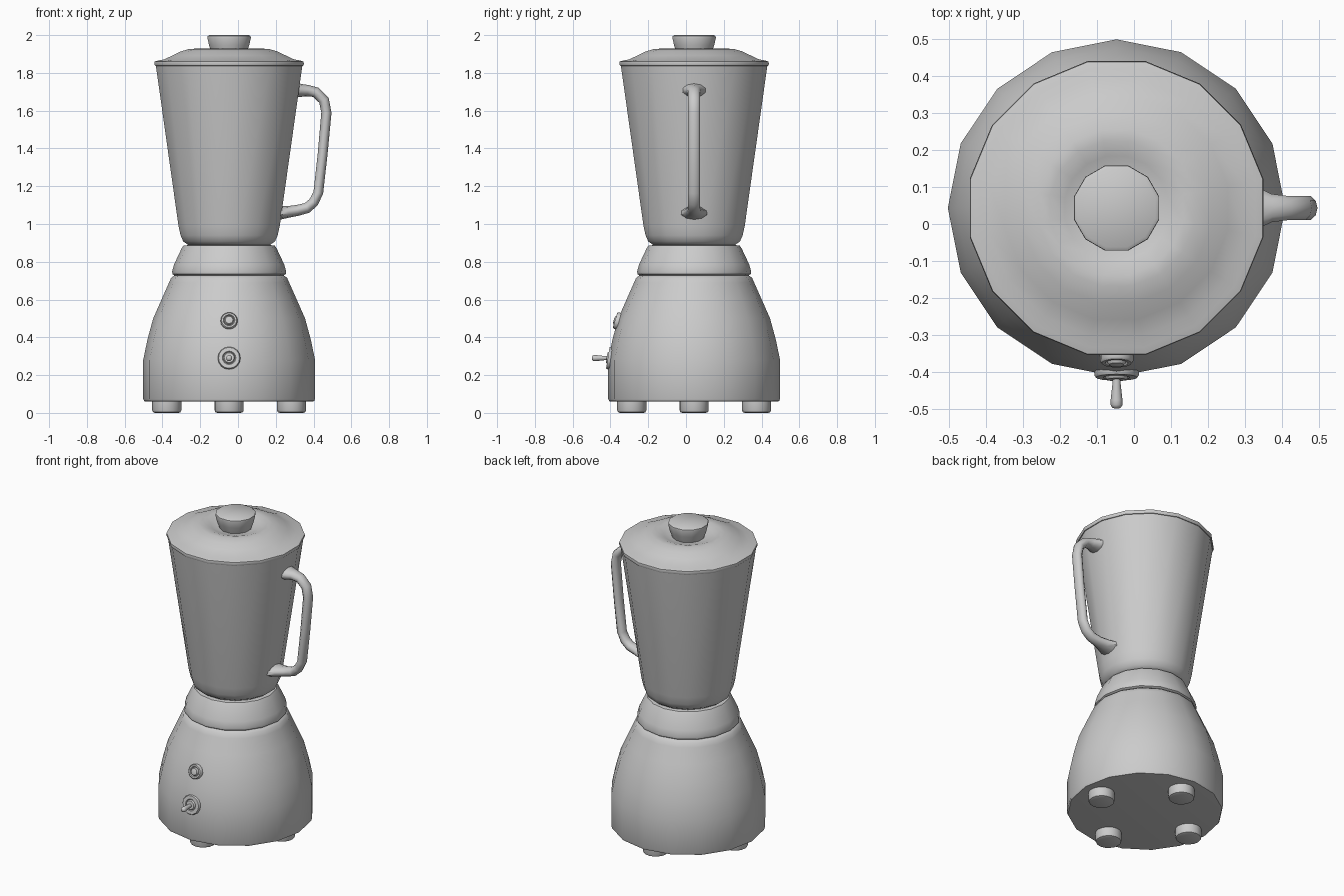
import bpy, bmesh
from math import sin, cos, pi, radians
from mathutils import Matrix, Vector

cube = bpy.data.objects.get("Cube")
if cube:
    bpy.data.objects.remove(cube, do_unlink=True)

CX, CY = -0.047, 0.043   # turning axis of the body

grey = bpy.data.materials.new("plain_grey")
grey.use_nodes = True
colour = (0.6, 0.6, 0.6, 1)
grey.diffuse_color = colour
grey.node_tree.nodes["Principled BSDF"].inputs["Base Color"].default_value = colour


def skin(name, rings, matrix=Matrix(), angle=40):
    """Bridge equal rings of points, cap both ends, shade smooth."""
    bm = bmesh.new()
    loops = [[bm.verts.new(p) for p in ring] for ring in rings]
    n = len(loops[0])
    for a, b in zip(loops, loops[1:]):
        for i in range(n):
            j = (i + 1) % n
            bm.faces.new((a[i], a[j], b[j], b[i]))
    bm.faces.new(loops[0][::-1])
    bm.faces.new(loops[-1])
    bmesh.ops.recalc_face_normals(bm, faces=bm.faces)
    mesh = bpy.data.meshes.new(name)
    bm.to_mesh(mesh)
    bm.free()
    mesh.materials.append(grey)
    ob = bpy.data.objects.new(name, mesh)
    ob.matrix_world = matrix
    bpy.context.collection.objects.link(ob)
    bpy.ops.object.select_all(action='DESELECT')
    ob.select_set(True)
    bpy.context.view_layer.objects.active = ob
    bpy.ops.object.shade_smooth_by_angle(angle=radians(angle))
    return ob


def lathe(name, profile, sides=16, half_turn=False, matrix=None):
    """Turn (radius, height) pairs; half_turn puts flats on the axes."""
    step = 2 * pi / sides
    off = step / 2 if half_turn else 0
    grow = 1 / cos(step / 2) if half_turn else 1
    rings = [[(r * grow * cos(i * step + off), r * grow * sin(i * step + off), z)
              for i in range(sides)] for r, z in profile]
    return skin(name, rings, matrix or Matrix.Translation((CX, CY, 0)))


# Motor housing and the collar above it
lathe("motor_base", [(.435, .06), (.45, .062), (.455, .075), (.455, .28), (.432, .39),
                     (.402, .5), (.358, .6), (.318, .69), (.307, .715), (.285, .73)])
lathe("collar", [(.285, .725), (.3, .735), (.302, .748), (.292, .785),
                 (.252, .87), (.242, .885), (.22, .888)])

# Jar, lid with a sunken middle, and knob
lathe("jar", [(.19, .884), (.215, .888), (.243, .908), (.257, .94), (.268, .99),
              (.388, 1.84)], half_turn=True)
lathe("lid", [(.38, 1.836), (.392, 1.838), (.396, 1.848), (.394, 1.86), (.375, 1.866),
              (.345, 1.871), (.3, 1.892), (.255, 1.914), (.21, 1.927), (.18, 1.928),
              (.14, 1.915), (.11, 1.904), (.07, 1.9)], half_turn=True)
lathe("lid_knob", [(.088, 1.895), (.106, 1.945), (.115, 1.985), (.114, 1.994), (.105, 2.0)],
      sides=12, half_turn=True)

# Four feet, on the axes
for name, dx, dy in (("front", 0, -1), ("back", 0, 1), ("left", 1, 0), ("right", -1, 0)):
    lathe(name + "_foot", [(.062, 0), (.073, .004), (.077, .014), (.077, .065)],
          matrix=Matrix.Translation((CX + .33 * dx, CY + .33 * dy, 0)))

# Handle: oval section swept along a path, flared where it meets the jar
# each entry: x, z, half thickness, half width
path = [(.28, 1.712, .042, .08), (.335, 1.707, .034, .058), (.37, 1.706, .03, .04),
        (.412, 1.697, .028, .034), (.455, 1.655, .028, .034), (.468, 1.59, .027, .034),
        (.448, 1.37, .026, .034), (.425, 1.165, .026, .034), (.4, 1.115, .027, .034),
        (.365, 1.085, .028, .034), (.315, 1.072, .029, .038), (.265, 1.064, .031, .055),
        (.215, 1.058, .036, .075)]
rings = []
for k, (x, z, thick, wide) in enumerate(path):
    a, b = path[max(k - 1, 0)], path[min(k + 1, len(path) - 1)]
    t = Vector((b[0] - a[0], 0, b[1] - a[1])).normalized()
    normal = Vector((-t.z, 0, t.x))
    ring = []
    for i in range(10):
        ang = 2 * pi * i / 10
        ring.append(Vector((x, CY, z)) + normal * thick * cos(ang)
                    + Vector((0, wide * sin(ang), 0)))
    rings.append(ring)
skin("handle", rings, angle=50)


def facing_front(y, z, tilt):
    """Local +z points to the front, tipped up by tilt degrees."""
    return Matrix.Translation((CX, y, z)) @ Matrix.Rotation(radians(90 - tilt), 4, 'X')


# Front controls: ringed lamp, ringed toggle switch
lamp = facing_front(-.362, .487, 17)
lathe("lamp_ring", [(.045, -.02), (.045, .008), (.04, .014), (.031, .014), (.027, .006)],
      matrix=lamp)
lathe("lamp_lens", [(.025, 0), (.025, .012), (.02, .019), (.008, .021)], matrix=lamp)
switch = facing_front(-.404, .29, 9)
lathe("switch_plate", [(.06, -.02), (.06, .004), (.056, .01), (.036, .01), (.032, .005)],
      matrix=switch)
lathe("switch_collar", [(.031, 0), (.031, .01), (.026, .016), (.016, .016)], matrix=switch)
lathe("switch_lever", [(.011, 0), (.011, .025), (.016, .07), (.016, .083), (.012, .09), (.005, .093)],
      sides=12, matrix=facing_front(-.405, .29, 0))
